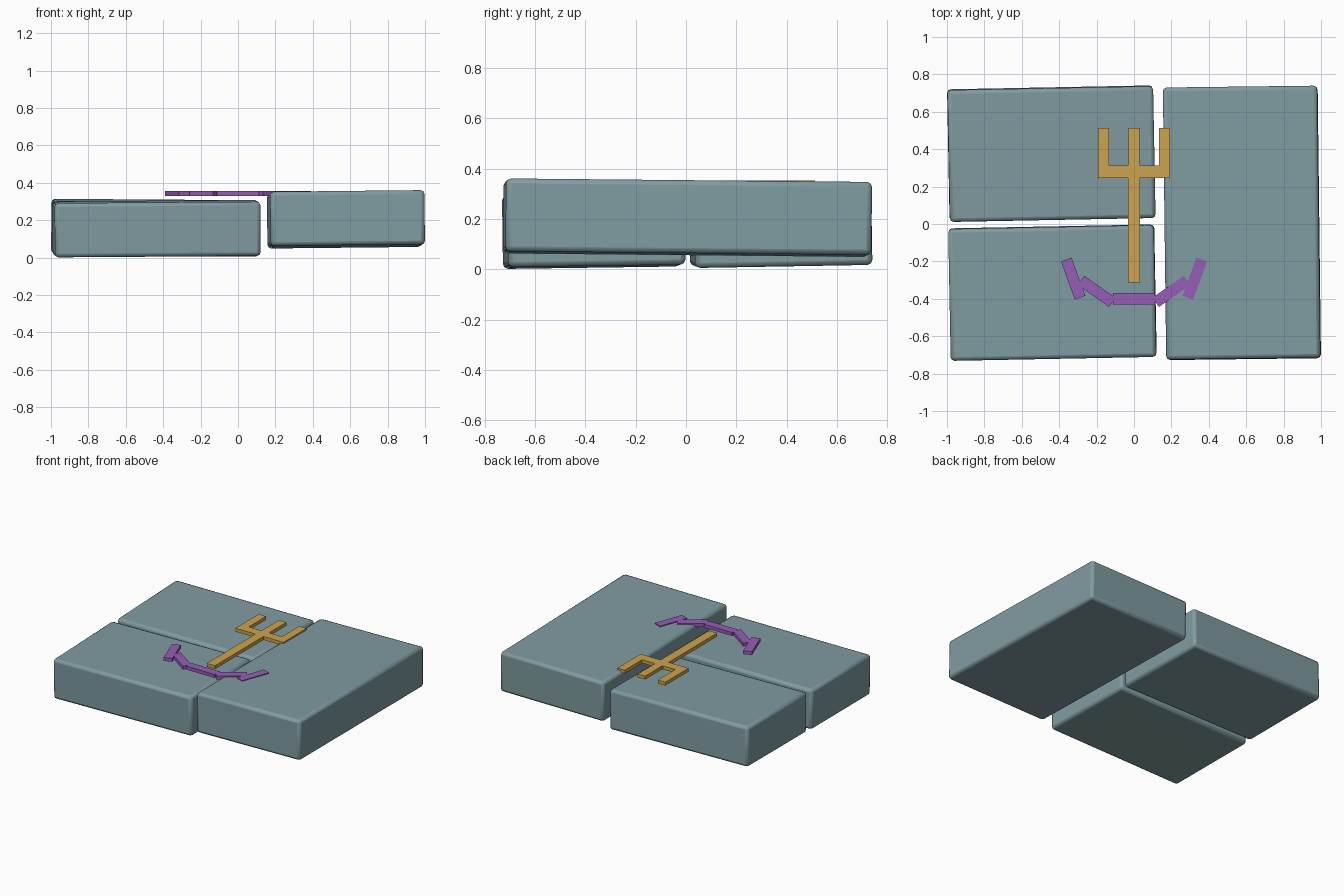
import bpy
from math import radians

if "Cube" in bpy.data.objects:
    bpy.data.objects.remove(bpy.data.objects["Cube"])


def material(name, rgb):
    m = bpy.data.materials.new(name)
    m.diffuse_color = (*rgb, 1)
    m.use_nodes = True
    m.node_tree.nodes["Principled BSDF"].inputs["Base Color"].default_value = m.diffuse_color
    return m


STONE = material("grey_green_stone", (0.215, 0.33, 0.355))
GOLD = material("gold", (0.60, 0.37, 0.08))
PURPLE = material("purple", (0.30, 0.11, 0.47))


def box(name, size, loc, rot, mat, bevel=0):
    """Box with size, centre, rotation in degrees and an optional rounded edge."""
    bpy.ops.mesh.primitive_cube_add(size=1, location=loc,
                                    rotation=[radians(a) for a in rot])
    ob = bpy.context.object
    ob.name = name
    ob.scale = size
    bpy.ops.object.transform_apply(location=False, rotation=False, scale=True)
    ob.data.materials.append(mat)
    if bevel:
        mod = ob.modifiers.new("rounded_edges", 'BEVEL')
        mod.width = bevel
        mod.segments = 2
        bpy.ops.object.shade_smooth_by_angle(angle=radians(50))
    return ob


# Three slightly tilted paving slabs
box("slab_back_left", (1.10, 0.705, 0.29), (-0.442, 0.376, 0.16), (1.0, 0.4, 1.1), STONE, 0.02)
box("slab_front_left", (1.10, 0.705, 0.29), (-0.436, -0.367, 0.155), (0.8, -0.4, 1.1), STONE, 0.02)
box("slab_right", (0.825, 1.455, 0.29), (0.577, 0.006, 0.205), (-0.55, -0.6, 0.7), STONE, 0.02)

# Gold trident inlay: shaft, crossbar, three prongs
T = 0.025
ZG, ZP = 0.341, 0.3435
box("trident_shaft", (0.066, 0.63, T), (0, 0.003, ZG), (0, 0, 0), GOLD)
box("trident_crossbar", (0.386, 0.068, T), (0, 0.28, ZG), (0, 0, 0), GOLD)
for label, x in (("left", -0.163), ("middle", 0), ("right", 0.163)):
    box("trident_prong_" + label, (0.06, 0.22, T), (x, 0.403, ZG), (0, 0, 0), GOLD)

# Purple curved inlay: centre bar and mirrored arms
box("arc_centre", (0.226, 0.06, T), (0, -0.4, ZP), (0, 0, 0), PURPLE)
for label, s in (("left", -1), ("right", 1)):
    box("arc_inner_" + label, (0.205, 0.06, T), (s * 0.2, -0.36, ZP), (0, 0, s * 35), PURPLE)
    box("arc_tip_" + label, (0.217, 0.06, T), (s * 0.325, -0.292, ZP), (0, 0, s * 70), PURPLE)
